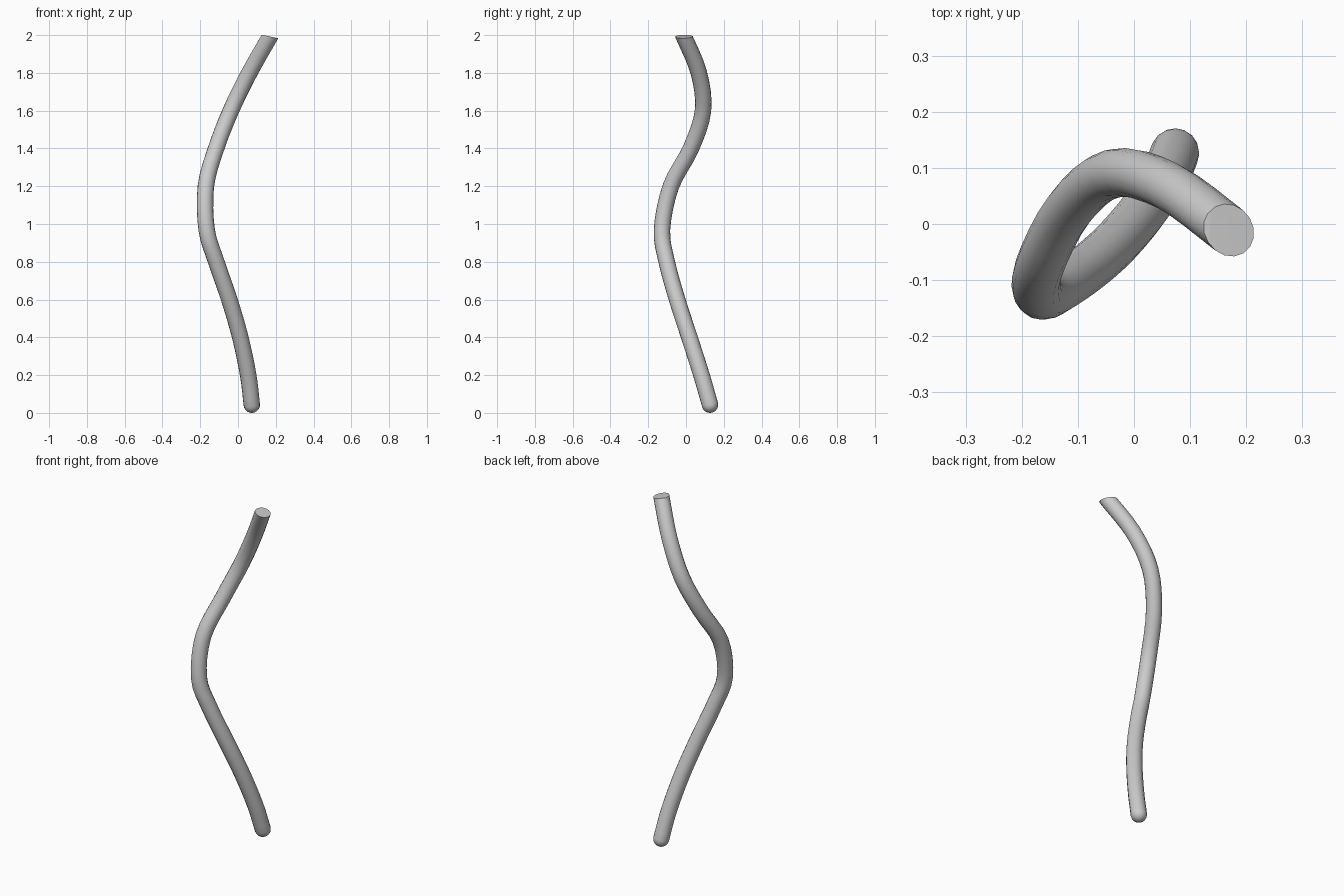
import bpy, bmesh, math
from mathutils import Vector

if "Cube" in bpy.data.objects:
    bpy.data.objects.remove(bpy.data.objects["Cube"])

R, SIDES, STEPS = 0.0435, 16, 4

# centre line of the bent rod, bottom to top (runs past the top cut)
path = [Vector(p) for p in (
    (0.073, 0.127, 0.0435), (0.054, 0.082, 0.2), (0.012, 0.018, 0.4),
    (-0.046, -0.047, 0.6), (-0.115, -0.102, 0.8), (-0.166, -0.127, 0.97),
    (-0.170, -0.080, 1.2), (-0.116, 0.026, 1.4), (-0.038, 0.090, 1.6),
    (0.060, 0.068, 1.8), (0.168, -0.010, 1.99), (0.225, -0.055, 2.09))]


def spline(pts):
    """Smooth curve through the points."""
    p = [2 * pts[0] - pts[1]] + pts + [2 * pts[-1] - pts[-2]]
    out = []
    for i in range(1, len(p) - 2):
        a, b, c, d = p[i - 1:i + 3]
        for k in range(STEPS):
            t = k / STEPS
            out.append(0.5 * (2 * b + (c - a) * t + (2 * a - 5 * b + 4 * c - d) * t**2
                              + (3 * b - a - 3 * c + d) * t**3))
    return out + [pts[-1]]


centres = spline(path)
tangents = [(centres[min(i + 1, len(centres) - 1)] - centres[max(i - 1, 0)]).normalized()
            for i in range(len(centres))]

# rounded lower tip: shrinking rings below the first centre
sections = []
for k in range(1, 5):
    a = math.pi / 2 * k / 5
    sections.append((centres[0] - tangents[0] * R * math.cos(a), tangents[0], R * math.sin(a)))
sections += [(c, t, R) for c, t in zip(centres, tangents)]

# sweep the round section along the centre line
bm = bmesh.new()
rings = []
for c, t, r in sections:
    v = t.cross(Vector((1, 0, 0))).normalized()
    u = v.cross(t)
    rings.append([bm.verts.new(c + r * (math.cos(a) * u + math.sin(a) * v))
                  for a in (2 * math.pi * j / SIDES for j in range(SIDES))])
for lo, hi in zip(rings, rings[1:]):
    for j in range(SIDES):
        n = (j + 1) % SIDES
        bm.faces.new((lo[j], lo[n], hi[n], hi[j]))
tip = bm.verts.new(centres[0] - tangents[0] * R)
for j in range(SIDES):
    bm.faces.new((tip, rings[0][(j + 1) % SIDES], rings[0][j]))
bm.faces.new(rings[-1])

# sawn-off top: a slanted cut, then a level one
for co, no in (((0.168, -0.01, 1.993), (0.22, 0, 1)), ((0, 0, 2.0), (0, 0, 1))):
    cut = bmesh.ops.bisect_plane(bm, geom=bm.verts[:] + bm.edges[:] + bm.faces[:],
                                 plane_co=co, plane_no=no, clear_outer=True)
    edges = [e for e in cut['geom_cut'] if isinstance(e, bmesh.types.BMEdge)]
    bmesh.ops.holes_fill(bm, edges=edges, sides=0)
bmesh.ops.recalc_face_normals(bm, faces=bm.faces[:])

mesh = bpy.data.meshes.new("bent_rod")
bm.to_mesh(mesh)
bm.free()
rod = bpy.data.objects.new("bent_rod", mesh)
bpy.context.collection.objects.link(rod)
bpy.context.view_layer.objects.active = rod
rod.select_set(True)
bpy.ops.object.shade_smooth_by_angle(angle=math.radians(40))
